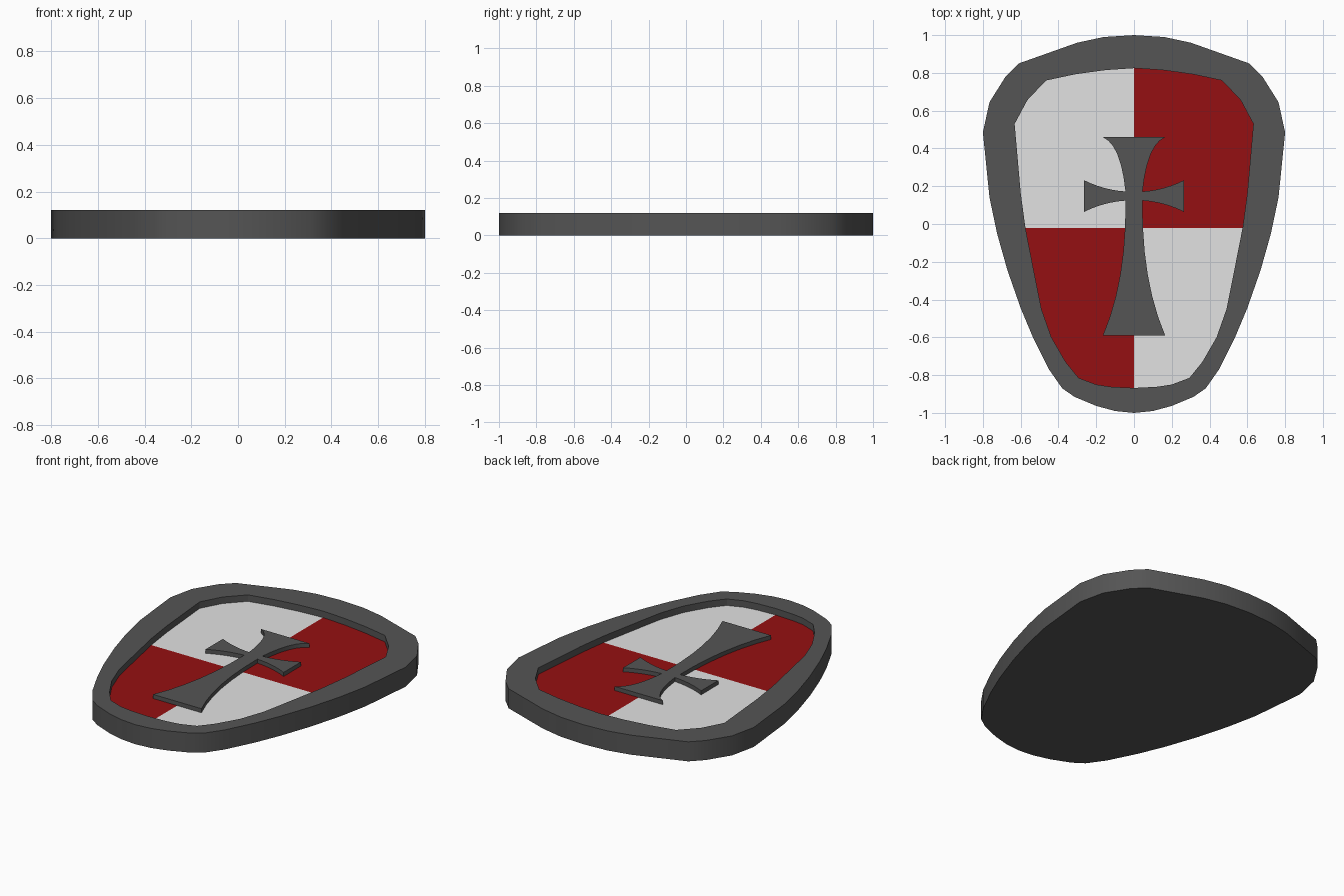
import bpy
import bmesh
import math
from mathutils import Vector

default_cube = bpy.data.objects.get("Cube")
if default_cube:
    bpy.data.objects.remove(default_cube, do_unlink=True)


def make_material(name, red, green, blue):
    material = bpy.data.materials.new(name)
    material.use_nodes = True
    colour = (red, green, blue, 1)
    material.diffuse_color = colour
    material.node_tree.nodes["Principled BSDF"].inputs["Base Color"].default_value = colour
    return material


iron = make_material("dark iron grey", 0.09, 0.09, 0.09)
white = make_material("painted white", 0.76, 0.76, 0.76)
crimson = make_material("painted crimson", 0.3, 0.005, 0.006)

FIELD_HEIGHT = 0.08
RIM_HEIGHT = 0.12
CROSS_HEIGHT = 0.105
QUARTER_LINE = -0.02


def mirrored(half):
    """Close a right-hand half outline, listed from top to bottom, across x = 0."""
    left = [(-x, y) for x, y in reversed(half) if x > 0]
    return list(reversed(half + left))


def add_ring(bm, outline, height):
    return [bm.verts.new((x, y, height)) for x, y in outline]


def bridge(bm, lower, upper):
    count = len(lower)
    for i in range(count):
        j = (i + 1) % count
        bm.faces.new((lower[i], lower[j], upper[j], upper[i]))


def finish(bm, name, materials):
    bmesh.ops.recalc_face_normals(bm, faces=bm.faces[:])
    mesh = bpy.data.meshes.new(name)
    bm.to_mesh(mesh)
    bm.free()
    for material in materials:
        mesh.materials.append(material)
    obj = bpy.data.objects.new(name, mesh)
    bpy.context.collection.objects.link(obj)
    return obj


def smooth(obj):
    bpy.ops.object.select_all(action="DESELECT")
    obj.select_set(True)
    bpy.context.view_layer.objects.active = obj
    bpy.ops.object.shade_smooth_by_angle(angle=math.radians(30))


# Outlines of the shield and of its recessed field
outer = mirrored([
    (0, 1), (.16, .99), (.3, .96), (.61, .85), (.68, .78), (.765, .645),
    (.8, .485), (.765, .14), (.725, -.05), (.67, -.245), (.6, -.445),
    (.535, -.6), (.45, -.77), (.38, -.87), (.315, -.915), (.2, -.963),
    (.1, -.99), (0, -1)])
inner = mirrored([
    (0, .825), (.15, .815), (.31, .793), (.465, .76), (.515, .708), (.565, .655),
    (.632, .53), (.6, .165), (.575, -.02), (.527, -.265), (.49, -.45),
    (.437, -.6), (.362, -.73), (.328, -.772), (.293, -.815), (.2, -.85),
    (.12, -.862), (0, -.868)])

# Frame: flat back, outer wall, rim and inner wall
bm = bmesh.new()
rings = [add_ring(bm, outer, 0), add_ring(bm, outer, RIM_HEIGHT),
         add_ring(bm, inner, RIM_HEIGHT), add_ring(bm, inner, FIELD_HEIGHT)]
bm.faces.new(rings[0])
for lower, upper in zip(rings, rings[1:]):
    bridge(bm, lower, upper)
# The temporary floor closes the volume so that normals point outward
floor = bm.faces.new(rings[-1])
bmesh.ops.recalc_face_normals(bm, faces=bm.faces[:])
bmesh.ops.delete(bm, geom=[floor], context="FACES_ONLY")
smooth(finish(bm, "shield_frame", [iron]))

# Quartered field: one face cut along both axes and coloured by quadrant
bm = bmesh.new()
bm.faces.new(add_ring(bm, inner, FIELD_HEIGHT))
for normal in ((1, 0, 0), (0, 1, 0)):
    bmesh.ops.bisect_plane(bm, geom=bm.verts[:] + bm.edges[:] + bm.faces[:],
                           plane_co=(0, QUARTER_LINE, FIELD_HEIGHT), plane_no=normal)
for face in bm.faces:
    centre = face.calc_center_median()
    face.material_index = int((centre.x > 0) == (centre.y > QUARTER_LINE))
    if face.normal.z < 0:
        face.normal_flip()
field = finish(bm, "quartered_field", [white, crimson])
for polygon in field.data.polygons:
    if polygon.normal.z < 0:
        polygon.flip()


# Cross with flared arms
def flare(start, control, end, steps=6):
    a, b, c = Vector(start), Vector(control), Vector(end)
    points = []
    for i in range(steps + 1):
        t = i / steps
        points.append(tuple(a * (1 - t) ** 2 + b * (2 * t * (1 - t)) + c * t * t))
    return points


ARM_CENTRE = 0.148
arm_top = flare((.045, .172), (.16, .18), (.265, .232))
arm_bottom = [(x, 2 * ARM_CENTRE - y) for x, y in reversed(arm_top)]
half_cross = (flare((.165, .46), (.07, .42), (.045, .172))
              + arm_top[1:] + arm_bottom
              + flare((.045, .124), (.04, -.3), (.165, -.59))[1:])
bm = bmesh.new()
cross_outline = mirrored(half_cross)
base = add_ring(bm, cross_outline, FIELD_HEIGHT)
top = add_ring(bm, cross_outline, CROSS_HEIGHT)
bridge(bm, base, top)
bm.faces.new(base)
bm.faces.new(top)
smooth(finish(bm, "raised_cross", [iron]))
